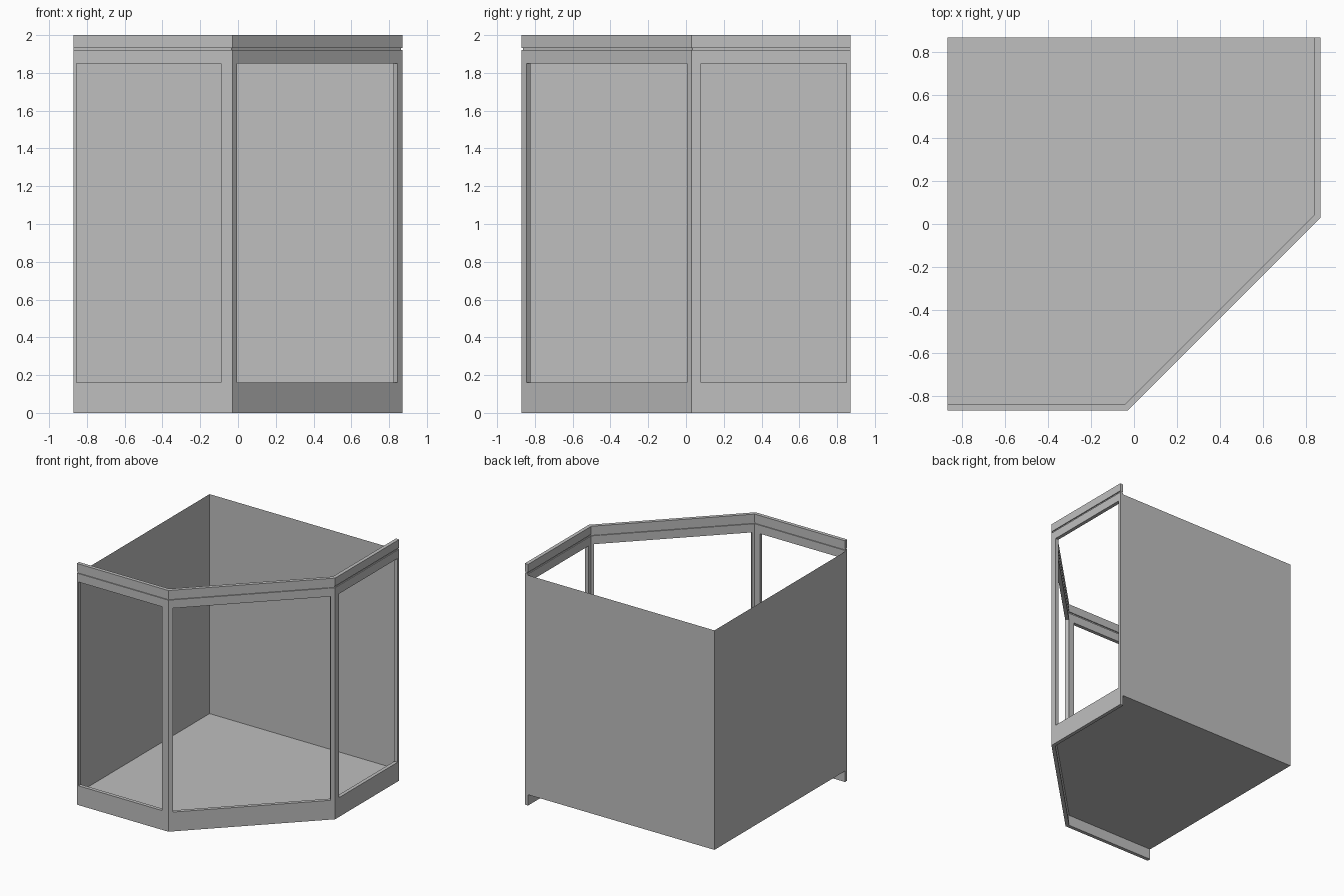
import bpy
from mathutils import Vector

cube = bpy.data.objects.get("Cube")
if cube:
    bpy.data.objects.remove(cube, do_unlink=True)

# One plain grey for the whole enclosure
grey = bpy.data.materials.new("light_grey")
grey.use_nodes = True
colour = (0.52, 0.52, 0.52, 1)
grey.diffuse_color = colour
grey.node_tree.nodes["Principled BSDF"].inputs["Base Color"].default_value = colour

H = 0.87                     # half width of the footprint
CUT = 0.03                   # where the slanted front meets the sides
FLOOR, WALL_TOP = 0.09, 1.91
HEAD, CAP, TOP = 1.92, 1.933, 2.0
SILL, LINTEL = 0.16, 1.85
DEPTH = 0.03


def make(name, verts, faces):
    mesh = bpy.data.meshes.new(name)
    mesh.from_pydata([tuple(v) for v in verts], [], faces)
    mesh.materials.append(grey)
    obj = bpy.data.objects.new(name, mesh)
    bpy.context.collection.objects.link(obj)
    return obj


def path(inset):
    """Front outline in plan, moved inward with mitred corners."""
    e, m = H - inset, CUT + inset * 0.414
    return [Vector(p) for p in ((-H, -e), (-m, -e), (e, m), (e, H))]


def band(name, z0, z1, outer, inner):
    """Horizontal rail that follows all three front sides."""
    verts = []
    for a, b in zip(path(outer), path(inner)):
        verts += [(*a, z0), (*b, z0), (*b, z1), (*a, z1)]
    faces = [(0, 3, 2, 1), (12, 13, 14, 15)]
    for s in range(3):
        for i in range(4):
            j = (i + 1) % 4
            faces.append((4*s + i, 4*s + j, 4*s + 4 + j, 4*s + 4 + i))
    make(name, verts, faces)


def panel(name, side, start_stile, end_stile):
    """Framed opening: a rectangular ring with mitred ends."""
    a, b = path(0)[side:side + 2]
    c, d = path(DEPTH)[side:side + 2]
    along = (b - a).normalized()
    inward = Vector((-along.y, along.x)) * DEPTH
    p, q = a + along * start_stile, b - along * end_stile
    verts = []
    for l, r, lo, hi in ((a, b, 0, HEAD), (p, q, SILL, LINTEL),
                         (c, d, 0, HEAD), (p + inward, q + inward, SILL, LINTEL)):
        verts += [(*l, lo), (*r, lo), (*r, hi), (*l, hi)]
    faces = []
    for i in range(4):
        j = (i + 1) % 4
        faces += [(i, j, 4 + j, 4 + i),              # outside face
                  (8 + j, 8 + i, 12 + i, 12 + j),    # inside face
                  (4 + i, 4 + j, 12 + j, 12 + i)]    # jamb
        # outer edges, leaving the mitred joints open
        if not ((i == 1 and side < 2) or (i == 3 and side > 0)):
            faces.append((j, i, 8 + i, 8 + j))
    make(name, verts, faces)


# Three framed openings
panel("front_panel_frame", 0, 0.015, 0.06)
panel("door_frame", 1, 0.035, 0.035)
panel("side_panel_frame", 2, 0.05, 0.02)

# Header: recessed groove and cap rail
band("header_groove", HEAD, CAP, 0.008, DEPTH - 0.008)
band("header_cap", CAP, TOP, 0, DEPTH)

# Floor sheet, following the inside of the frame
make("floor", [(*p, FLOOR) for p in path(DEPTH)] + [(-H, H, FLOOR)], [(0, 1, 2, 3, 4)])

# Thin back and right-hand walls
make("back_wall", [(-H, H, FLOOR), (H, H, FLOOR), (H, H, WALL_TOP), (-H, H, WALL_TOP)],
     [(0, 1, 2, 3)])
make("right_wall", [(-H, -H, FLOOR), (-H, H, FLOOR), (-H, H, WALL_TOP), (-H, -H, WALL_TOP)],
     [(0, 1, 2, 3)])
